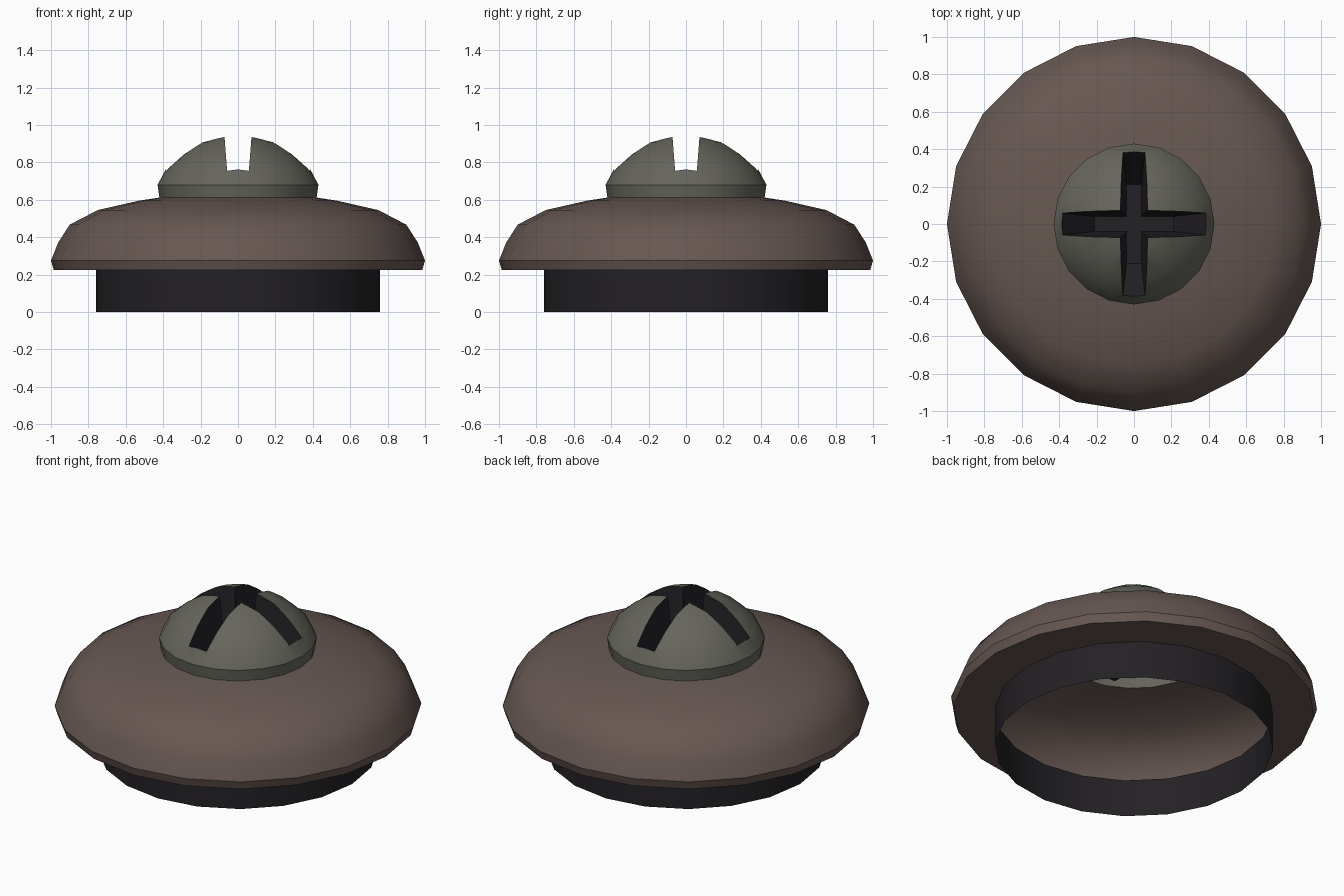
import bpy, bmesh, math

if "Cube" in bpy.data.objects:
    bpy.data.objects.remove(bpy.data.objects["Cube"])

SIDES = 20


def material(name, rgb):
    m = bpy.data.materials.new(name)
    m.diffuse_color = (*rgb, 1)
    m.use_nodes = True
    m.node_tree.nodes["Principled BSDF"].inputs["Base Color"].default_value = m.diffuse_color
    return m


brown = material("brown", (0.135, 0.097, 0.085))
grey = material("grey", (0.13, 0.13, 0.108))
dark = material("dark", (0.017, 0.015, 0.018))


def make_object(name, bm, mats):
    bmesh.ops.recalc_face_normals(bm, faces=bm.faces)
    me = bpy.data.meshes.new(name)
    bm.to_mesh(me)
    bm.free()
    for m in mats:
        me.materials.append(m)
    ob = bpy.data.objects.new(name, me)
    bpy.context.collection.objects.link(ob)
    return ob


def smooth(ob, degrees=35):
    bpy.ops.object.select_all(action='DESELECT')
    ob.select_set(True)
    bpy.context.view_layer.objects.active = ob
    bpy.ops.object.shade_smooth_by_angle(angle=math.radians(degrees))


def lathe(profile, cap=False):
    """Revolve (radius, z) points; optionally cap both ends."""
    bm = bmesh.new()
    rings = []
    for r, z in profile:
        rings.append([bm.verts.new((r * math.cos(a), r * math.sin(a), z))
                      for a in (2 * math.pi * i / SIDES for i in range(SIDES))])
    for lo, hi in zip(rings, rings[1:]):
        for i in range(SIDES):
            j = (i + 1) % SIDES
            bm.faces.new((lo[i], lo[j], hi[j], hi[i]))
    if cap:
        bm.faces.new(rings[0])
        bm.faces.new(rings[-1])
    return bm


# Base collar: open tube
smooth(make_object("base_collar", lathe([(0.76, 0), (0.76, 0.225)]), [dark]))

# Rounded disc: flat underside rim and open domed shell
disc = [(0.76, 0.225), (0.985, 0.225), (1.0, 0.275), (0.962, 0.37), (0.9, 0.467),
        (0.75, 0.545), (0.53, 0.595), (0.42, 0.612)]
smooth(make_object("disc_body", lathe(disc), [brown]))

# Screw head: dome with a temporary skirt so the recess can be cut as a solid
head = [(0.42, 0.45), (0.42, 0.61), (0.43, 0.68), (0.385, 0.765), (0.3, 0.842),
        (0.2, 0.908), (0.07, 0.945), (0.015, 0.95)]
screw = make_object("screw_head", lathe(head, cap=True), [grey, dark])

# Cross recess: two tapered bar cutters
cutters = []
for k in range(2):
    bm = bmesh.new()
    for length, width, z in ((0.21, 0.04, 0.52), (0.56, 0.077, 1.0)):
        for sx, sy in ((-1, -1), (1, -1), (1, 1), (-1, 1)):
            x, y = sx * length, sy * width
            bm.verts.new((x, y, z) if k == 0 else (-y, x, z))
    bmesh.ops.convex_hull(bm, input=bm.verts)
    for f in bm.faces:
        f.material_index = 1
    cutter = make_object(f"slot_cutter_{k}", bm, [grey, dark])
    cutter.hide_render = True
    cutters.append(cutter)
    mod = screw.modifiers.new("slot", 'BOOLEAN')
    mod.operation = 'DIFFERENCE'
    mod.solver = 'EXACT'
    mod.object = cutter

# Bake the cut, then remove the skirt to leave an open shell
deps = bpy.context.evaluated_depsgraph_get()
bm = bmesh.new()
bm.from_mesh(screw.evaluated_get(deps).to_mesh())
skirt = [f for f in bm.faces if min(v.co.z for v in f.verts) < 0.46]
bmesh.ops.delete(bm, geom=skirt, context='FACES')
screw.modifiers.clear()
bm.to_mesh(screw.data)
bm.free()
for c in cutters:
    bpy.data.objects.remove(c)
smooth(screw, 30)
